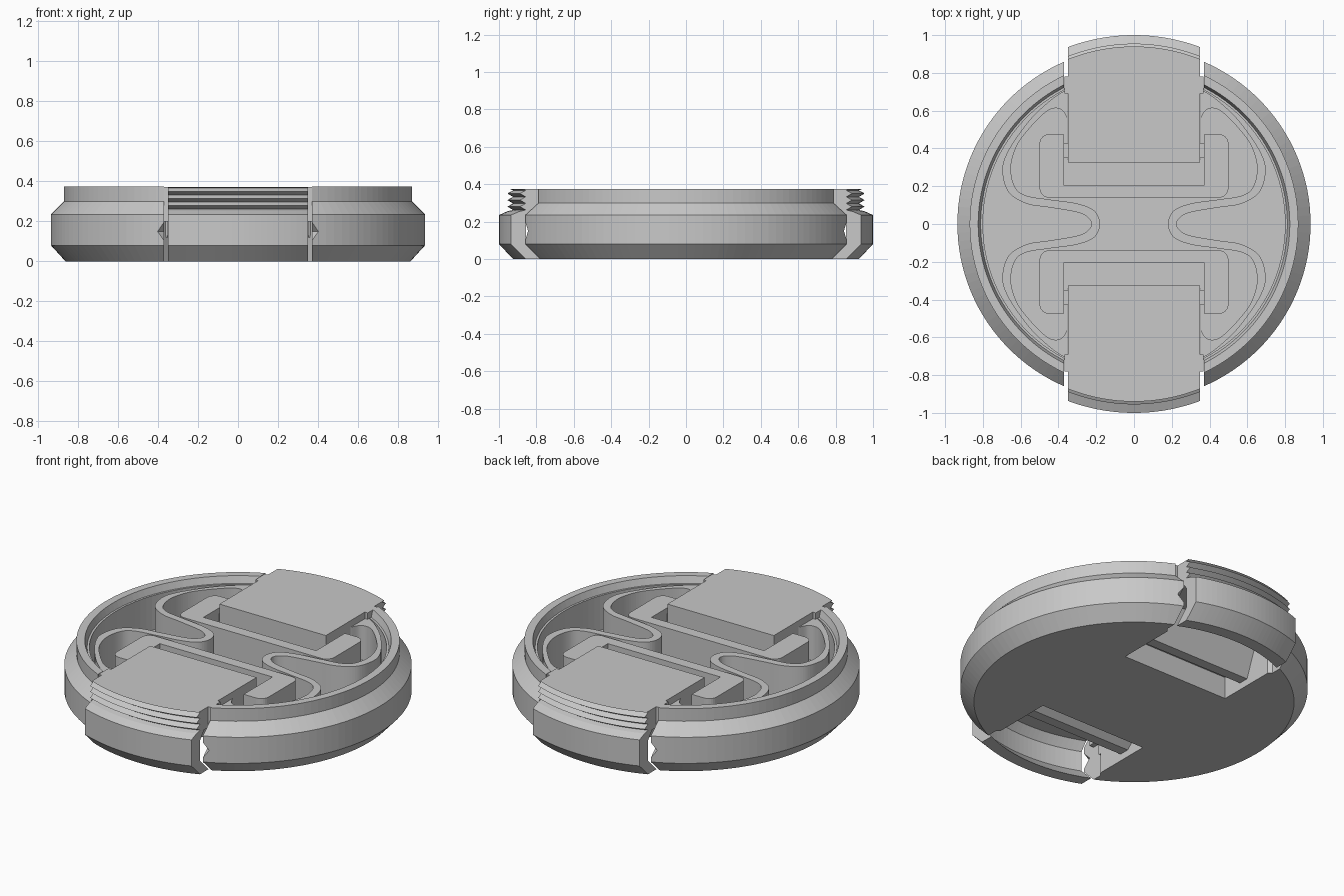
import bpy, bmesh, math
from mathutils import Matrix, Vector

if "Cube" in bpy.data.objects:
    bpy.data.objects.remove(bpy.data.objects["Cube"])

grey = bpy.data.materials.new("matte grey plastic")
grey.diffuse_color = (0.58, 0.58, 0.58, 1)
grey.use_nodes = True
grey.node_tree.nodes["Principled BSDF"].inputs["Base Color"].default_value = grey.diffuse_color


def finish(name, bm):
    bmesh.ops.recalc_face_normals(bm, faces=bm.faces)
    me = bpy.data.meshes.new(name)
    bm.to_mesh(me)
    bm.free()
    me.materials.append(grey)
    ob = bpy.data.objects.new(name, me)
    bpy.context.collection.objects.link(ob)
    return ob


def prism(bm, pts, z0, z1):
    lo = [bm.verts.new((x, y, z0)) for x, y in pts]
    hi = [bm.verts.new((x, y, z1)) for x, y in pts]
    n = len(pts)
    bm.faces.new(lo)
    bm.faces.new(hi)
    for i in range(n):
        j = (i + 1) % n
        bm.faces.new((lo[i], lo[j], hi[j], hi[i]))


def rounded(x0, x1, y0, y1, r):
    pts = []
    for k, (cx, cy) in enumerate([(x1 - r, y1 - r), (x0 + r, y1 - r), (x0 + r, y0 + r), (x1 - r, y0 + r)]):
        for s in range(7):
            a = math.pi / 2 * (k + s / 6)
            pts.append((cx + r * math.cos(a), cy + r * math.sin(a)))
    return pts


def smooth_path(pts, steps=8):
    p = [Vector(q) for q in pts]
    p = [2 * p[0] - p[1]] + p + [2 * p[-1] - p[-2]]
    out = []
    for a, b, c, d in zip(p, p[1:], p[2:], p[3:]):
        for s in range(steps):
            t = s / steps
            out.append(0.5 * (2 * b + (c - a) * t + (2 * a - 5 * b + 4 * c - d) * t * t
                              + (3 * b - a - 3 * c + d) * t ** 3))
    return out + [p[-2]]


def mirrored(half, tip):
    return smooth_path(half + [(tip, 0)] + [(x, -y) for x, y in reversed(half)])


def cutter(name, bm, target):
    ob = finish(name, bm)
    ob.hide_render = True
    ob.hide_viewport = True
    cut = target.modifiers.new(name, 'BOOLEAN')
    cut.operation = 'DIFFERENCE'
    cut.solver = 'EXACT'
    cut.object = ob


# Round dish with chamfered wall, sloped inner lip and floor
FLOOR = 0.13
profile = [(0, 0), (.862, 0), (.935, .08), (.935, .235), (.87, .30), (.87, .375),
           (.825, .375), (.812, .335), (.80, .335), (.80, FLOOR), (0, FLOOR)]
bm = bmesh.new()
vs = [bm.verts.new((r, 0, z)) for r, z in profile]
es = [bm.edges.new(e) for e in zip(vs, vs[1:])]
bmesh.ops.spin(bm, geom=vs + es, cent=(0, 0, 0), axis=(0, 0, 1), angle=2 * math.pi, steps=128)
bmesh.ops.remove_doubles(bm, verts=bm.verts, dist=1e-4)
body = finish("cap_body", bm)

# Stepped openings for the two squeeze clips
bm = bmesh.new()
for s in (1, -1):
    half = [(.351, .345), (.351, .70), (.37, .72), (.37, 1.2)]
    prism(bm, [(x, s * y) for x, y in half] + [(-x, s * y) for x, y in half[::-1]], -.2, .6)
cutter("clip_opening_cutter", bm, body)

# Pointed notches in the body beside each clip
bm = bmesh.new()
for s in (1, -1):
    for m in (1, -1):
        mat = Matrix.Translation((m * .387, s * .867, .15)) @ Matrix.Rotation(m * math.pi / 2, 4, 'Y')
        bmesh.ops.create_cone(bm, cap_ends=True, segments=4, radius1=.075, radius2=0,
                              depth=.075, matrix=mat)
cutter("notch_cutter", bm, body)

# Clip cross-section: (distance, height, True where it follows the round rim)
section = [(.925, 0, True), (1, .08, True), (1, .235, True), (.955, .255, True), (.925, .262, True)]
for z in (.28, .315, .35):
    section += [(.955, z, True), (.925, z + .017, True)]
section += [(.94, .373, True), (.325, .373, False), (.325, FLOOR, False), (.37, FLOOR, False),
            (.47, .04, False), (.53, .04, False), (.61, .25, False), (.89, .25, True),
            (.925, .20, True), (.925, .08, True), (.852, 0, True)]

for s, side in ((-1, "front"), (1, "back")):
    bm = bmesh.new()
    rows = []
    for i in range(25):
        x = -.35 + .7 * i / 24
        rows.append([bm.verts.new((x, s * (math.sqrt(d * d - x * x) if rim else d), z))
                     for d, z, rim in section])
    n = len(section)
    for a, b in zip(rows, rows[1:]):
        for k in range(n):
            bm.faces.new((a[k], a[(k + 1) % n], b[(k + 1) % n], b[k]))
    bm.faces.new(rows[0])
    bm.faces.new(rows[-1])
    finish(side + "_clip", bm)

    # U-shaped yoke around the clip
    pts = rounded(-.5, .5, .14, .475, .05)
    pts = [(.37, .475), (.37, .205), (-.37, .205), (-.37, .475)] + pts[7:] + pts[:7]
    bm = bmesh.new()
    prism(bm, [(x, s * y) for x, y in pts], FLOOR - .01, .335)
    finish(side + "_clip_yoke", bm)

    # Lugs joining clip and yoke, and thin webs beside the clip
    bm = bmesh.new()
    for m in (1, -1):
        for y0, y1, z0, z1, x1 in ((.35, .43, FLOOR, .30, .38), (.69, .78, .20, .373, .369)):
            prism(bm, [(m * .34, s * y0), (m * x1, s * y0), (m * x1, s * y1), (m * .34, s * y1)], z0, z1)
    finish(side + "_clip_lugs", bm)

# Winding leaf springs, one on each side, widening towards the clip openings
outer = mirrored([(.352, .715), (.43, .665), (.53, .575), (.61, .475), (.675, .37), (.697, .28),
                  (.665, .17), (.57, .108), (.45, .088), (.30, .062), (.245, .035)], .225)
inner = mirrored([(.352, .555), (.378, .60), (.42, .613), (.47, .59), (.55, .51), (.62, .415),
                  (.652, .30), (.63, .195), (.57, .15), (.45, .13), (.30, .108), (.21, .07)], .18)
for m, side in ((-1, "left"), (1, "right")):
    bm = bmesh.new()
    prism(bm, [(m * q.x, q.y) for q in outer + inner[::-1]], FLOOR - .01, .335)
    finish(side + "_spring", bm)
